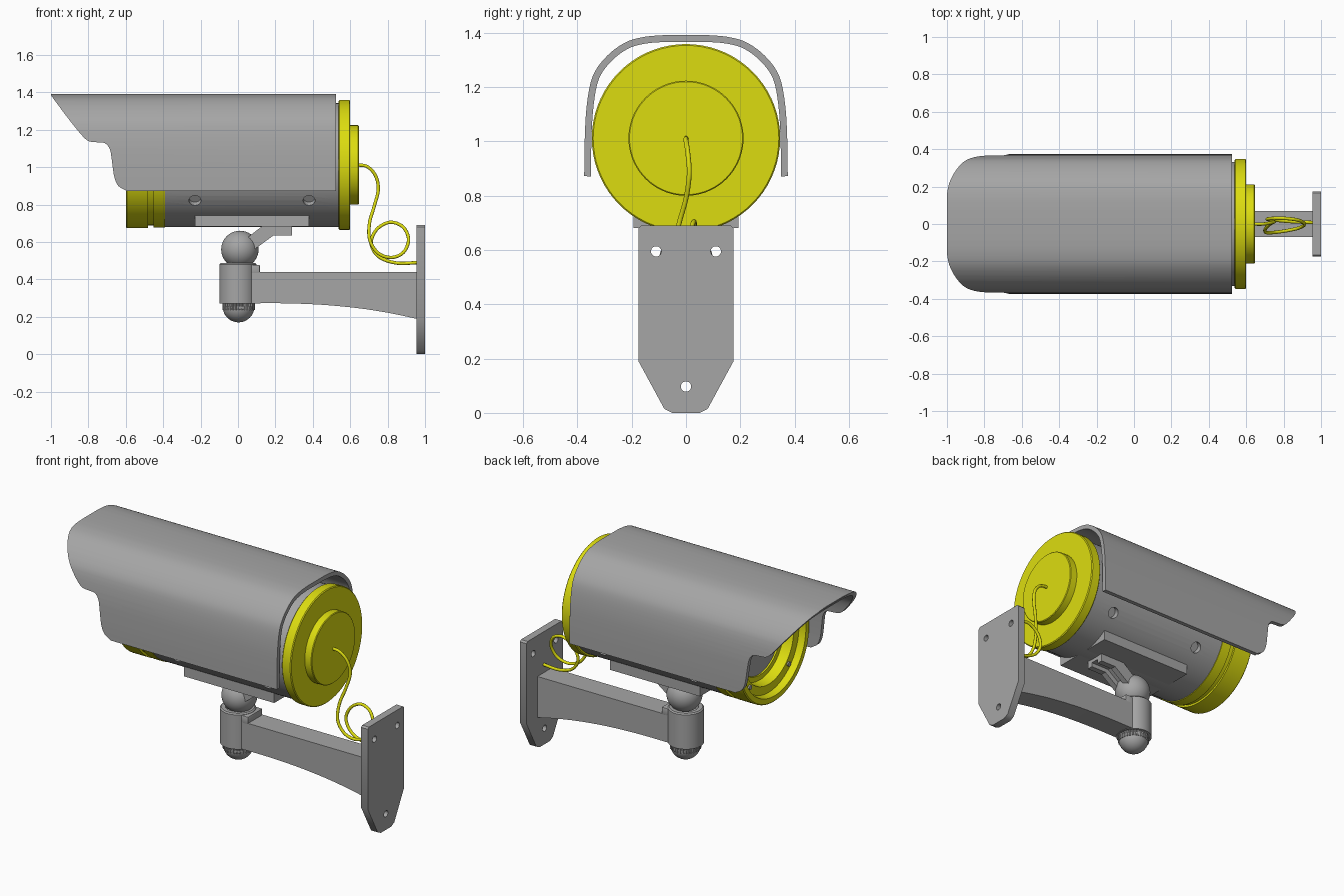
import bpy, bmesh, math
from mathutils import Vector, Matrix

if "Cube" in bpy.data.objects:
    bpy.data.objects.remove(bpy.data.objects["Cube"])


def material(name, rgb):
    m = bpy.data.materials.new(name)
    m.diffuse_color = (*rgb, 1)
    m.use_nodes = True
    m.node_tree.nodes["Principled BSDF"].inputs["Base Color"].default_value = m.diffuse_color
    return m


GREY = material("grey metal", (0.38, 0.38, 0.38))
YELLOW = material("yellow plastic", (0.72, 0.72, 0.005))
AXIS_Z = 1.012  # height of the camera's long axis


def finish(name, bm, mat, angle=35):
    bmesh.ops.remove_doubles(bm, verts=bm.verts, dist=1e-5)
    bmesh.ops.recalc_face_normals(bm, faces=bm.faces)
    me = bpy.data.meshes.new(name)
    bm.to_mesh(me)
    bm.free()
    me.materials.append(mat)
    me.shade_smooth()
    me.set_sharp_from_angle(angle=math.radians(angle))
    ob = bpy.data.objects.new(name, me)
    bpy.context.collection.objects.link(ob)
    return ob


def smooth(pts, n=6):
    """Catmull-Rom curve through the points."""
    p = [Vector(q) for q in pts]
    p = [2 * p[0] - p[1]] + p + [2 * p[-1] - p[-2]]
    out = []
    for a, b, c, d in zip(p, p[1:], p[2:], p[3:]):
        for i in range(n):
            t = i / n
            out.append(0.5 * (2 * b + (c - a) * t + (2 * a - 5 * b + 4 * c - d) * t * t
                              + (3 * b - a - 3 * c + d) * t ** 3))
    return out + [p[-2]]


def prism(name, pts, axis, a, b, mat, bevel=0.0):
    """Polygon extruded from a to b along an axis."""
    place = {'x': lambda u, v, t: (t, u, v), 'y': lambda u, v, t: (u, t, v),
             'z': lambda u, v, t: (u, v, t)}[axis]
    bm = bmesh.new()
    lo = [bm.verts.new(place(u, v, a)) for u, v in pts]
    hi = [bm.verts.new(place(u, v, b)) for u, v in pts]
    bm.faces.new(lo)
    bm.faces.new(hi)
    for i in range(len(pts)):
        j = (i + 1) % len(pts)
        bm.faces.new((lo[i], lo[j], hi[j], hi[i]))
    if bevel:
        bmesh.ops.recalc_face_normals(bm, faces=bm.faces)
        bmesh.ops.bevel(bm, geom=bm.edges[:], offset=bevel, segments=2, profile=0.5,
                        affect='EDGES')
    return finish(name, bm, mat)


def lathe(name, prof, axis, origin, mat, n=72):
    """Profile of (along, radius) spun round the x or z axis."""
    bm = bmesh.new()
    rings = []
    for h, r in prof:
        ring = []
        for i in range(n):
            c, s = r * math.cos(math.tau * i / n), r * math.sin(math.tau * i / n)
            co = Vector((h, c, s) if axis == 'x' else (c, s, h))
            ring.append(bm.verts.new(co + Vector(origin)))
        rings.append(ring)
    for p, q in zip(rings, rings[1:]):
        for i in range(n):
            j = (i + 1) % n
            bm.faces.new((p[i], p[j], q[j], q[i]))
    bmesh.ops.remove_doubles(bm, verts=bm.verts, dist=1e-5)
    return finish(name, bm, mat)


def boolean(ob, cutter, op):
    """Apply the boolean and discard the cutter."""
    mod = ob.modifiers.new("cut", 'BOOLEAN')
    mod.operation, mod.object, mod.solver = op, cutter, 'EXACT'
    dg = bpy.context.evaluated_depsgraph_get()
    me = bpy.data.meshes.new_from_object(ob.evaluated_get(dg))
    ob.modifiers.clear()
    ob.data = me
    bpy.data.objects.remove(cutter)
    me.shade_smooth()
    me.set_sharp_from_angle(angle=math.radians(35))


def rod(name, centre, direction, radius, length, mat, n=24):
    bm = bmesh.new()
    rot = Vector(direction).to_track_quat('Z', 'Y').to_matrix().to_4x4()
    bmesh.ops.create_cone(bm, cap_ends=True, segments=n, radius1=radius, radius2=radius,
                          depth=length, matrix=Matrix.Translation(centre) @ rot)
    return finish(name, bm, mat)


# Camera body with recessed screw holes on both sides
O = (0, 0, AXIS_Z)
body = lathe("camera_body", [(-0.44, 0), (-0.44, 0.332), (0.54, 0.332), (0.54, 0)], 'x', O, GREY)
for x in (-0.23, 0.38):
    for s in (-1, 1):
        d = Vector((0, s * 0.27, -0.19)).normalized()
        boolean(body, rod("cutter", Vector((x, 0, AXIS_Z)) + d * 0.33, d, 0.032, 0.06, GREY),
                'DIFFERENCE')

# Hollow front bezel with groove, lens plate and screws
lathe("front_bezel", [(-0.39, 0.3), (-0.39, 0.336), (-0.452, 0.336), (-0.452, 0.325),
                      (-0.48, 0.325), (-0.48, 0.337), (-0.594, 0.337), (-0.6, 0.331),
                      (-0.6, 0.30), (-0.56, 0.29), (-0.56, 0.24), (-0.5, 0.23),
                      (-0.5, 0.2), (-0.39, 0.2), (-0.39, 0.3)], 'x', O, YELLOW)
lathe("lens_plate", [(-0.43, 0), (-0.49, 0), (-0.49, 0.215), (-0.43, 0.215), (-0.43, 0)],
      'x', O, GREY)
for k in range(4):
    a = math.radians(45 + 90 * k)
    rod("bezel_screw", (-0.563, 0.265 * math.cos(a), AXIS_Z + 0.265 * math.sin(a)),
        (1, 0, 0), 0.014, 0.012, GREY, 16)

# Rear cap in two steps
lathe("rear_cap", [(0.538, 0), (0.538, 0.342), (0.543, 0.347), (0.595, 0.347), (0.6, 0.342),
                   (0.6, 0.212), (0.642, 0.212), (0.646, 0.208), (0.646, 0)], 'x', O, YELLOW)

# Sun hood: arched section trimmed by the side outline
half = [(0.375, 0.872), (0.374, 0.98), (0.368, 1.11), (0.352, 1.215), (0.325, 1.275),
        (0.275, 1.33), (0.215, 1.369), (0.15, 1.386), (0.08, 1.392)]
outer = smooth(half, 4)
outer += [Vector((-p.x, p.y)) for p in reversed(outer)]
inner = []
for i, p in enumerate(outer):
    t = (outer[min(i + 1, len(outer) - 1)] - outer[max(i - 1, 0)]).normalized()
    inner.append(p + Vector((-t.y, t.x)) * 0.025)
hood = prism("sun_hood", outer + inner[::-1], 'x', -1.0, 0.525, GREY)
front_edge = smooth([(-1.0, 1.385), (-0.975, 1.35), (-0.90, 1.25), (-0.83, 1.165), (-0.795, 1.138),
                     (-0.755, 1.133), (-0.71, 1.127), (-0.685, 1.095), (-0.675, 1.04),
                     (-0.662, 0.95), (-0.64, 0.9), (-0.6, 0.875)], 4)
side = [(0.6, 0.8), (0.6, 1.5), (-1.1, 1.5), (-1.1, 1.392)] + front_edge + [(-0.59, 0.8)]
boolean(hood, prism("cutter", side, 'y', -0.6, 0.6, GREY), 'INTERSECT')

# Mounting plate under the body
prism("mount_plate", [(-0.23, 0.682), (0.38, 0.682), (0.38, 0.742), (-0.23, 0.742)],
      'y', -0.193, 0.193, GREY)

# Forked bracket from the ball to the plate
bracket = [(0.02, 0.6), (0.06, 0.54), (0.19, 0.635), (0.29, 0.635), (0.29, 0.685), (0.13, 0.685)]
for s in (-1, 1):
    prism("bracket_fork", bracket, 'y', s * 0.025, s * 0.06, GREY)
prism("bracket_web", [(0.02, 0.6), (0.05, 0.57), (0.17, 0.66), (0.29, 0.66), (0.29, 0.685),
                      (0.13, 0.685)], 'y', -0.03, 0.03, GREY)

# Ball joint
arc = [(0.1 * math.sin(math.radians(a)), 0.1 * math.cos(math.radians(a)))
       for a in range(-90, 91, 9)]
lathe("joint_ball", arc, 'z', (0.01, 0, 0.56), GREY, 48)

# Post holding the ball
lathe("joint_post", [(0.27, 0), (0.27, 0.1), (0.48, 0.1), (0.487, 0.093), (0.487, 0.07),
                     (0.46, 0.06), (0.46, 0)], 'z', (0, 0, 0), GREY, 48)
prism("post_collar", [(0.03, 0.43), (0.117, 0.43), (0.117, 0.478), (0.03, 0.478)],
      'y', -0.07, 0.07, GREY, 0.005)

# Knurled knob with rounded end
knurl = [((0.087 if i % 4 < 2 else 0.081) * math.cos(math.tau * i / 128) + 0.003,
          (0.087 if i % 4 < 2 else 0.081) * math.sin(math.tau * i / 128)) for i in range(128)]
prism("knob_grip", knurl, 'z', 0.235, 0.272, GREY)
dome = [(-0.085 * math.sin(math.radians(a)), 0.085 * math.cos(math.radians(a)))
        for a in range(0, 91, 9)]
lathe("knob_dome", dome + [(0, 0), (0, 0.085)][:1], 'z', (0.003, 0, 0.255), GREY, 48)

# Wall arm with curved underside
under = smooth([(0.06, 0.272), (0.25, 0.272), (0.45, 0.264), (0.65, 0.245), (0.82, 0.218),
                (0.96, 0.188)], 5)
prism("wall_arm", under + [(0.96, 0.44), (0.06, 0.44)], 'y', -0.07, 0.07, GREY)

# Wall plate with three bolt holes
wall = [(0.175, 0.68), (0.165, 0.69), (-0.165, 0.69), (-0.175, 0.68), (-0.175, 0.19),
        (-0.08, 0.015), (-0.05, 0.0), (0.05, 0.0), (0.08, 0.015), (0.175, 0.19)]
plate = prism("wall_plate", wall, 'x', 0.955, 1.0, GREY)
for y, z in ((-0.11, 0.595), (0.11, 0.595), (0, 0.097)):
    boolean(plate, rod("cutter", (0.98, y, z), (1, 0, 0), 0.019, 0.2, GREY), 'DIFFERENCE')

# Looped cable from the rear cap to the wall plate
path = smooth([(0.635, 0, 1.012), (0.69, 0, 1.003), (0.735, 0.007, 0.955), (0.75, 0.012, 0.88),
               (0.728, 0, 0.79), (0.703, -0.025, 0.7), (0.705, -0.045, 0.61),
               (0.75, -0.045, 0.54), (0.82, -0.035, 0.517), (0.885, -0.02, 0.545),
               (0.912, 0, 0.615), (0.88, 0.02, 0.682), (0.81, 0.03, 0.705),
               (0.74, 0.03, 0.665), (0.712, 0.025, 0.59), (0.755, 0.02, 0.52),
               (0.85, 0.012, 0.487), (0.965, 0.008, 0.49)], 8)
cu = bpy.data.curves.new("cable", 'CURVE')
cu.dimensions = '3D'
cu.bevel_depth, cu.bevel_resolution, cu.use_fill_caps = 0.009, 3, True
sp = cu.splines.new('POLY')
sp.points.add(len(path) - 1)
for pt, co in zip(sp.points, path):
    pt.co = (*co, 1)
cu.materials.append(YELLOW)
bpy.context.collection.objects.link(bpy.data.objects.new("cable", cu))
